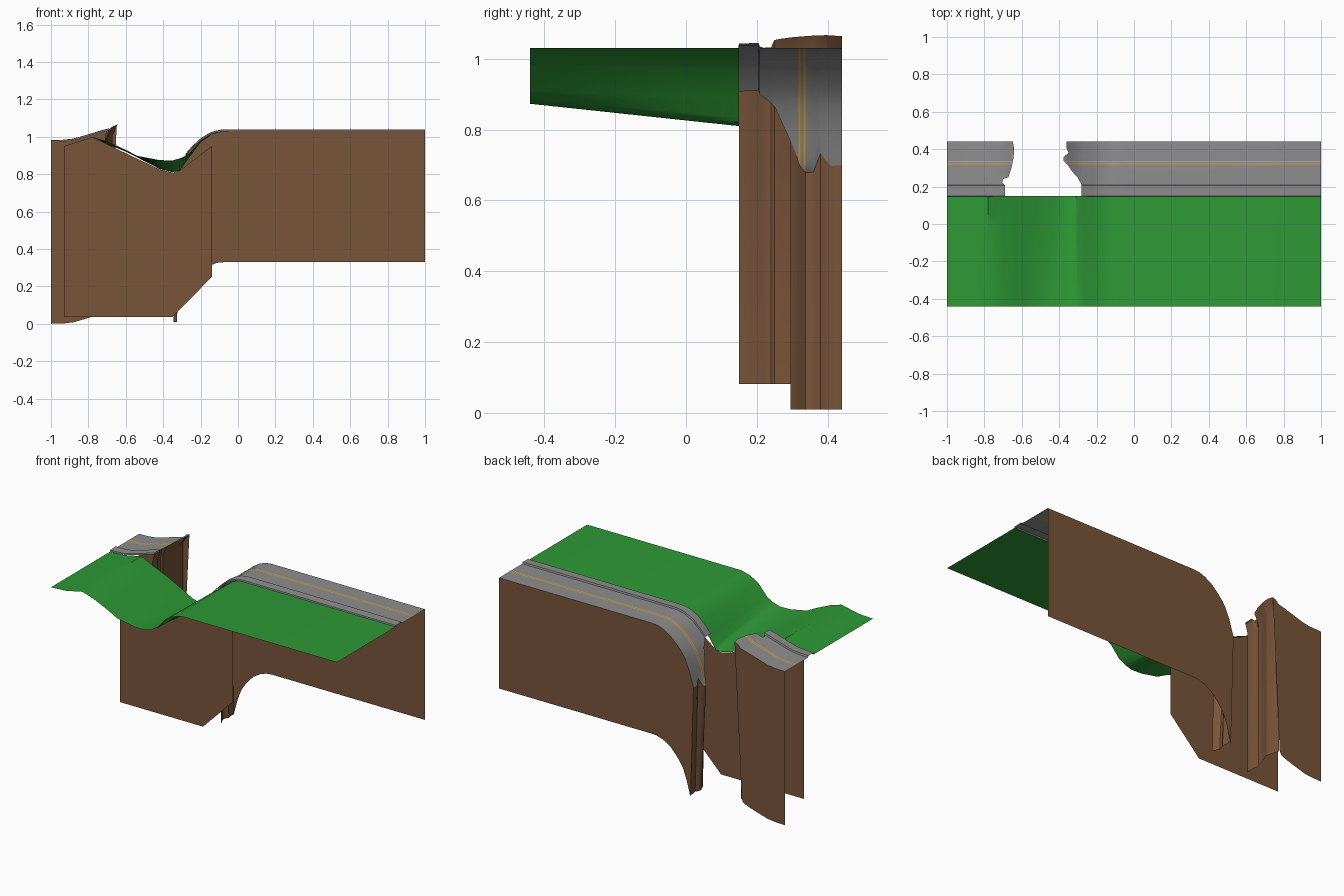
import bpy, bmesh

if "Cube" in bpy.data.objects:
    bpy.data.objects.remove(bpy.data.objects["Cube"])

def material(name, rgb):
    m = bpy.data.materials.new(name)
    m.diffuse_color = (*rgb, 1)
    m.use_nodes = True
    m.node_tree.nodes["Principled BSDF"].inputs["Base Color"].default_value = m.diffuse_color
    return m

GRASS = material("grass green", (0.027, 0.32, 0.036))
ROAD = material("asphalt grey", (0.27, 0.27, 0.27))
LINE = material("lane yellow", (0.72, 0.38, 0.03))
DIRT = material("dirt brown", (0.19, 0.09, 0.042))

def interp(pts, x):
    """Piecewise-linear lookup in a list of (x, value)."""
    if x <= pts[0][0]:
        return pts[0][1]
    for (a, va), (b, vb) in zip(pts, pts[1:]):
        if x <= b:
            return va + (vb - va) * (x - a) / (b - a)
    return pts[-1][1]

def sheet(name, rows, mats, flip=False, rule=None):
    """Surface through rows of points; rule(i) picks the material of strip i."""
    bm = bmesh.new()
    vs = [[bm.verts.new(p) for p in r] for r in rows]
    for i in range(len(vs) - 1):
        for j in range(len(vs[0]) - 1):
            q = [vs[i][j], vs[i][j + 1], vs[i + 1][j + 1], vs[i + 1][j]]
            f = bm.faces.new(q[::-1] if flip else q)
            if rule:
                f.material_index = rule(i)
    me = bpy.data.meshes.new(name)
    bm.to_mesh(me)
    bm.free()
    for m in mats:
        me.materials.append(m)
    ob = bpy.data.objects.new(name, me)
    bpy.context.collection.objects.link(ob)
    bpy.context.view_layer.objects.active = ob
    ob.select_set(True)
    bpy.ops.object.shade_smooth_by_angle(angle=0.6)
    ob.select_set(False)
    return ob

# Grass verge: front profile blends to a deeper dip beside the road
front = [(-1, .97), (-.9, .975), (-.78, 1.0), (-.7, .975), (-.6, .93), (-.54, .898), (-.42, .875),
         (-.35, .873), (-.3, .888), (-.26, .91), (-.2, .98), (-.14, 1.015), (-.08, 1.03), (1, 1.03)]
back = [(-1, .97), (-.9, .975), (-.78, 1.0), (-.7, .962), (-.6, .92), (-.54, .89), (-.42, .828),
        (-.35, .81), (-.31, .82), (-.26, .89), (-.2, .97), (-.14, 1.012), (-.08, 1.03), (1, 1.03)]
gx = sorted({p[0] for p in front + back})
grass_rows = []
for i in range(7):
    t = i / 6
    grass_rows.append([(x, -.44 + .59 * t, interp(front, x) * (1 - t) + interp(back, x) * t) for x in gx])
sheet("grass_verge", grass_rows, [GRASS])

# Road: long profiles on both sides of the break, and the broken edges
left_prof = [(-1, .972), (-.93, .974), (-.88, .98), (-.8, 1.003), (-.74, 1.022), (-.69, 1.035),
             (-.67, 1.055), (-.64, 1.067)]
right_prof = [(-.39, .675), (-.375, .68), (-.36, .7), (-.345, .75), (-.33, .8), (-.30, .87), (-.28, .9),
              (-.25, .935), (-.2, .982), (-.15, 1.012), (-.11, 1.026), (-.07, 1.03), (1, 1.03)]
left_edge = [(.15, -.69), (.21, -.69), (.22, -.705), (.24, -.70), (.25, -.672), (.3, -.655),
             (.35, -.645), (.4, -.64), (.44, -.648)]
right_edge = [(.15, -.28), (.21, -.28), (.25, -.302), (.28, -.33), (.31, -.35), (.34, -.38),
              (.36, -.375), (.38, -.35), (.41, -.362), (.44, -.36)]
# (y, height above road): kerb lip, kerb, then the carriageway
section = [(.148, 0), (.15, .008), (.205, .01), (.208, 0)] + [(y, 0) for y in (
    .22, .24, .25, .265, .28, .295, .31, .318, .324, .332, .338, .35, .36, .38, .395, .41, .425, .44)]
lane = [i for i, (y, _) in enumerate(section) if y in (.318, .332)]

def road(name, prof, edge, far, ts, flip):
    rows = []
    for y, h in section:
        e = interp(edge, y)
        rows.append([(e + (far - e) * t, y, interp(prof, e + (far - e) * t) + h) for t in ts])
    sheet(name, rows, [ROAD, LINE], flip, lambda i: int(i in lane))

left_ts = [0, .06, .12, .22, .34, .5, .65, .8, 1]
right_ts = [0, .008, .016, .03, .045, .06, .08, .1, .125, .15, .175, .2, .23, 1]
road("road_left", left_prof, left_edge, -1, left_ts, True)
road("road_right", right_prof, right_edge, 1, right_ts, False)

# Dirt walls under the back edge of the road
def back_wall(name, prof, xs, depth, skew):
    top = [(x, .44, interp(prof, x)) for x in xs]
    low = [(x + skew(x), .44, max(0, interp(prof, x) - depth)) for x in xs]
    sheet(name, [low, top], [DIRT], True)

back_wall("back_wall_left", left_prof, [-1, -.93, -.88, -.8, -.74, -.69, -.67, -.648], .972,
          lambda x: -.05 if x > -.65 else (-.03 if x > -.68 else (-.02 if x > -.7 else 0)))
back_wall("back_wall_right", right_prof,
          [-.36, -.345, -.33, -.30, -.28, -.25, -.2, -.15, -.11, -.07, 1], .7,
          lambda x: max(0, min(.02, (-.2 - x) * .13)))

# Dirt face inside the break, left side: overhanging lip then a straight drop
ys = [y for y, h in section if y >= .208]
lip, neck, foot = [], [], []
for y in [.15] + ys:
    e = interp(left_edge, y)
    x = -.70 + .35 * (e + .67) + .02 * max(0, 1 - abs(y - .36) / .07)
    lip.append((e, y, interp(left_prof, e)))
    neck.append((x, y, interp(left_prof, e) - .06))
    foot.append((x, y, .082))
sheet("break_face_left", [lip, neck, foot], [DIRT])

# Dirt face inside the break, right side
lip, foot = [], []
for y in [y for y in ys if y >= .295]:
    e = interp(right_edge, y)
    lip.append((e, y, interp(right_prof, e)))
    foot.append((-.335 + .5 * (e + .36), y, .01))
sheet("break_face_right", [foot, lip], [DIRT])

# Dirt panel behind the grass, with a cut lower right corner
px = [-.93, -.78, -.7, -.6, -.54, -.42, -.35, -.31, -.26, -.2, -.14]
ptop = [(-.93, .95), (-.78, .998), (-.42, .826), (-.35, .808), (-.31, .82), (-.14, .95)]
pbot = [(-.93, .037), (-.35, .037), (-.14, .25)]
sheet("dirt_panel", [[(x, .15, interp(pbot, x)) for x in px],
                     [(x, .15, interp(ptop, x)) for x in px]], [DIRT])
